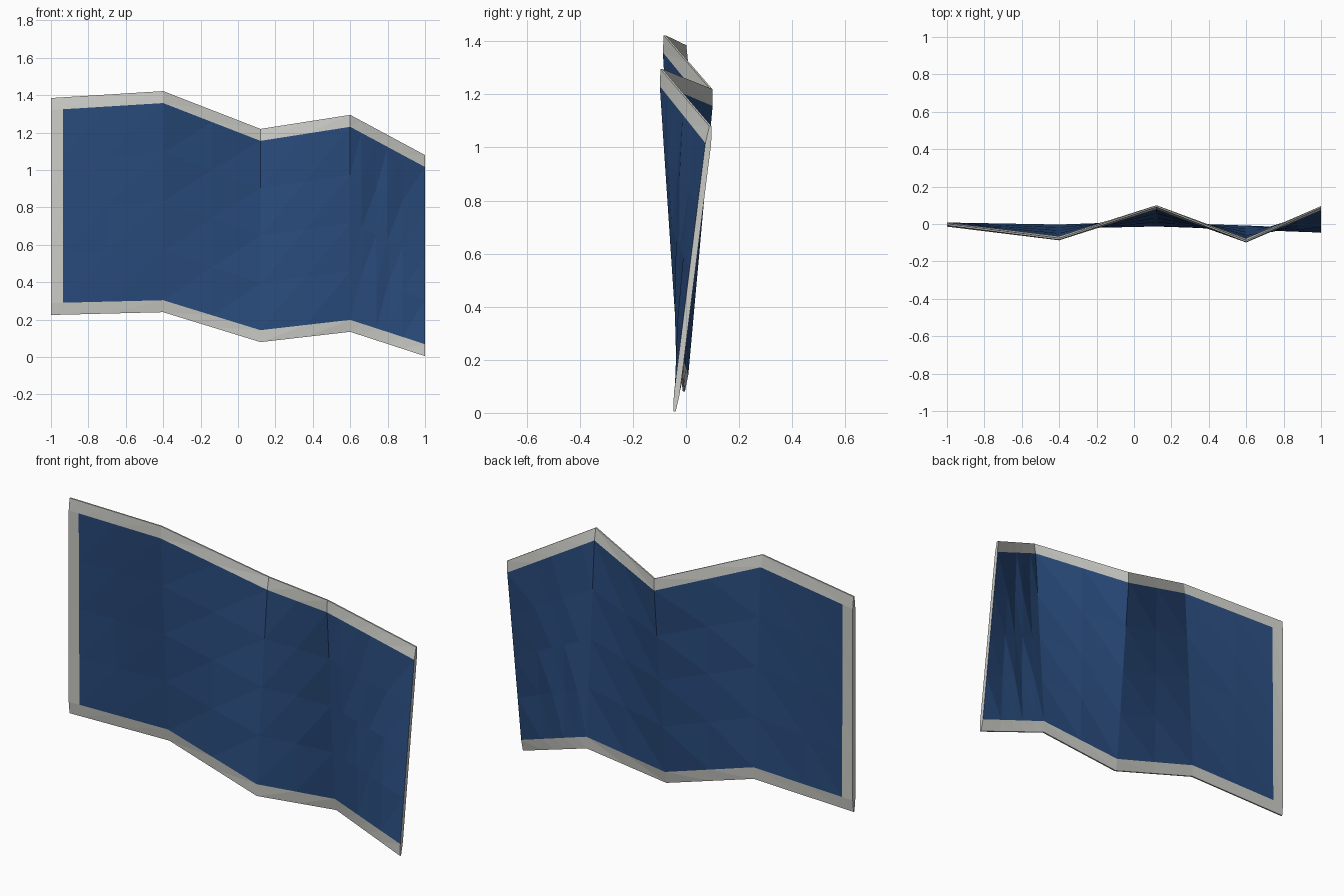
import bpy
import bmesh

if "Cube" in bpy.data.objects:
    bpy.data.objects.remove(bpy.data.objects["Cube"], do_unlink=True)


def make_material(name, rgb):
    mat = bpy.data.materials.new(name)
    mat.use_nodes = True
    color = (*rgb, 1.0)
    mat.diffuse_color = color
    mat.node_tree.nodes["Principled BSDF"].inputs["Base Color"].default_value = color
    return mat


# Fold lines of the cloth: x, bottom z, top z, bottom y, top y
FOLDS = [
    (-1.00, 0.225, 1.385, -0.003, -0.003),
    (-0.40, 0.240, 1.422, -0.010, -0.080),
    (0.12, 0.080, 1.220, -0.008, 0.095),
    (0.60, 0.135, 1.295, -0.015, -0.092),
    (1.00, 0.005, 1.080, -0.043, 0.092),
]
COLUMNS = [-1, -0.935, -0.7, -0.4, -0.14, 0.12, 0.36, 0.6, 0.66, 0.74, 0.8, 0.88, 1]
TRIM = 0.064           # width of the pale border
INNER, OUTER = 0.011, 0.004   # half thickness at the panel and at the rim
ROWS = 6


def fold_at(x):
    for a, b in zip(FOLDS, FOLDS[1:]):
        if x <= b[0]:
            t = (x - a[0]) / (b[0] - a[0])
            return [p + (q - p) * t for p, q in zip(a[1:], b[1:])]


def cloth_point(col, row, side):
    x = COLUMNS[col]
    z0, z1, y0, y1 = fold_at(x)
    if row == 0:
        z = z0
    elif row == ROWS:
        z = z1
    else:
        z = z0 + TRIM + (z1 - z0 - 2 * TRIM) * (row - 1) / (ROWS - 2)
    y = y0 + (y1 - y0) * (z - z0) / (z1 - z0)
    # Small crumples near the loose end
    if 0.6 < x < 1 and row in (2, 4):
        y += 0.006 if (col + row // 2) % 2 else -0.006
    half = OUTER if row in (0, ROWS) else INNER
    return (x, y + side * half, z)


# Two skins, front and back, joined by a rim
bm = bmesh.new()
last = len(COLUMNS) - 1
skins = {s: [[bm.verts.new(cloth_point(c, r, s)) for r in range(ROWS + 1)]
             for c in range(last + 1)] for s in (-1, 1)}
BLUE, PALE = 0, 1


def add_face(verts, colour):
    bm.faces.new(verts).material_index = colour


for s, g in skins.items():
    for c in range(last):
        for r in range(ROWS):
            border = c == 0 or r in (0, ROWS - 1)
            low, right, top, left = g[c][r], g[c + 1][r], g[c + 1][r + 1], g[c][r + 1]
            for tri in ((low, right, top), (low, top, left)):
                add_face(tri if s < 0 else tri[::-1], PALE if border else BLUE)

front, back = skins[-1], skins[1]
for c in range(last):
    for r in (0, ROWS):
        add_face((front[c][r], front[c + 1][r], back[c + 1][r], back[c][r]), PALE)
for r in range(ROWS):
    for c in (0, last):
        add_face((front[c][r], front[c][r + 1], back[c][r + 1], back[c][r]), PALE)

bmesh.ops.recalc_face_normals(bm, faces=bm.faces)
mesh = bpy.data.meshes.new("flag_cloth")
bm.to_mesh(mesh)
bm.free()
mesh.materials.append(make_material("navy blue", (0.022, 0.07, 0.2)))
mesh.materials.append(make_material("pale grey trim", (0.6, 0.6, 0.57)))
flag = bpy.data.objects.new("flag_cloth", mesh)
bpy.context.collection.objects.link(flag)
